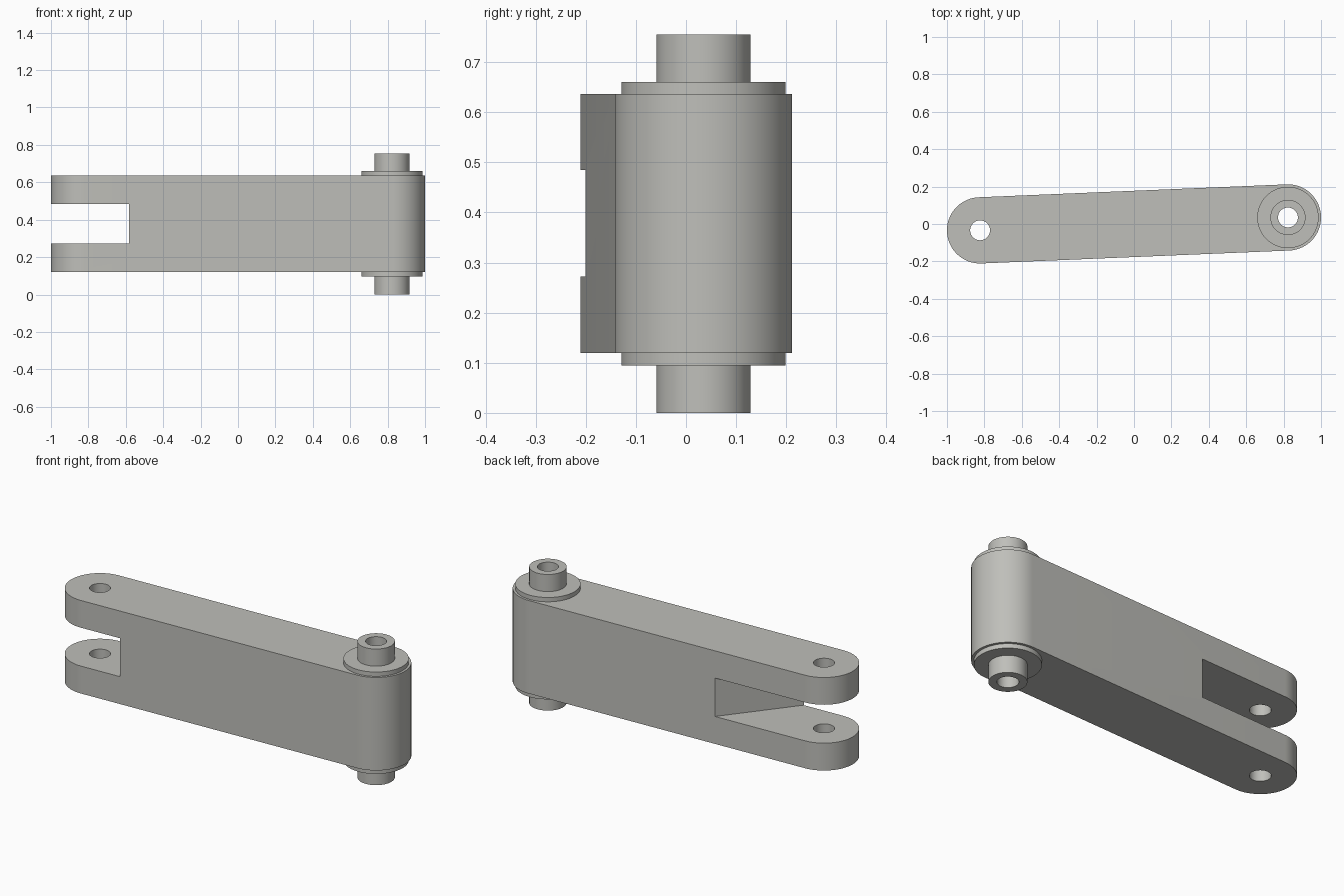
import bpy, bmesh, math

if "Cube" in bpy.data.objects:
    bpy.data.objects.remove(bpy.data.objects["Cube"])

steel = bpy.data.materials.new("light_grey_metal")
steel.diffuse_color = (0.52, 0.52, 0.49, 1)
steel.use_nodes = True
steel.node_tree.nodes["Principled BSDF"].inputs["Base Color"].default_value = steel.diffuse_color

SEG = 96
FORK = (-0.823, -0.034)      # fork end centre
BOSS = (0.823, 0.035)        # boss end centre
END_R, BORE_R = 0.177, 0.053
Z0, Z1, TOP = 0.12, 0.636, 0.755


def make_object(name, bm):
    bmesh.ops.recalc_face_normals(bm, faces=bm.faces)
    mesh = bpy.data.meshes.new(name)
    bm.to_mesh(mesh)
    bm.free()
    obj = bpy.data.objects.new(name, mesh)
    bpy.context.collection.objects.link(obj)
    mesh.materials.append(steel)
    return obj


def prism(name, outline, z0, z1):
    """Extrude a flat outline between two heights."""
    bm = bmesh.new()
    face = bm.faces.new([bm.verts.new((x, y, z0)) for x, y in outline])
    top = bmesh.ops.extrude_face_region(bm, geom=[face])["geom"]
    verts = [v for v in top if isinstance(v, bmesh.types.BMVert)]
    bmesh.ops.translate(bm, verts=verts, vec=(0, 0, z1 - z0))
    return make_object(name, bm)


def arc(centre, radius, start, sweep, n):
    return [(centre[0] + radius * math.cos(start + sweep * i / n),
             centre[1] + radius * math.sin(start + sweep * i / n)) for i in range(n + 1)]


def lathe(name, profile, centre):
    """Spin a (radius, height) profile round a vertical axis."""
    bm = bmesh.new()
    rings = [[bm.verts.new((x, y, z)) for x, y in arc(centre, r, 0, math.tau, SEG)[:-1]]
             for r, z in profile]
    for a, b in zip(rings, rings[1:]):
        for i in range(SEG):
            j = (i + 1) % SEG
            bm.faces.new((a[i], a[j], b[j], b[i]))
    return make_object(name, bm)


def smooth(obj):
    bpy.ops.object.select_all(action="DESELECT")
    obj.select_set(True)
    bpy.context.view_layer.objects.active = obj
    bpy.ops.object.shade_smooth_by_angle(angle=math.radians(30))


# Link arm: two rounded ends joined by straight sides
tilt = math.atan2(BOSS[1] - FORK[1], BOSS[0] - FORK[0])
outline = (arc(BOSS, END_R, tilt - math.pi / 2, math.pi, SEG // 2)
           + arc(FORK, END_R, tilt + math.pi / 2, math.pi, SEG // 2))
arm = prism("link_arm", outline, Z0, Z1)

# Cutters: slanted fork slot and the two bores
cutters = [
    prism("slot_cutter", [(-1.2, -0.4), (-0.739, -0.4), (-0.108, 0.4), (-1.2, 0.4)], 0.272, 0.485),
    prism("fork_bore_cutter", arc(FORK, BORE_R, 0, math.tau, SEG)[:-1], -0.1, 1),
    prism("boss_bore_cutter", arc(BOSS, BORE_R, 0, math.tau, SEG)[:-1], -0.1, 1),
]
for cutter in cutters:
    mod = arm.modifiers.new(cutter.name, "BOOLEAN")
    mod.operation, mod.solver, mod.object = "DIFFERENCE", "EXACT", cutter
    bpy.context.view_layer.objects.active = arm
    bpy.ops.object.modifier_apply(modifier=mod.name)
    bpy.data.objects.remove(cutter)
smooth(arm)

# Stepped hollow bushings above and below the boss end
for name, flip in (("upper_bushing", False), ("lower_bushing", True)):
    steps = [(0.164, Z1), (0.164, 0.66), (0.094, 0.66), (0.094, TOP), (BORE_R, TOP), (BORE_R, Z1)]
    if flip:
        steps = [(r, TOP - z + (0.0005 if z == Z1 else 0)) for r, z in steps]
    smooth(lathe(name, steps, BOSS))
